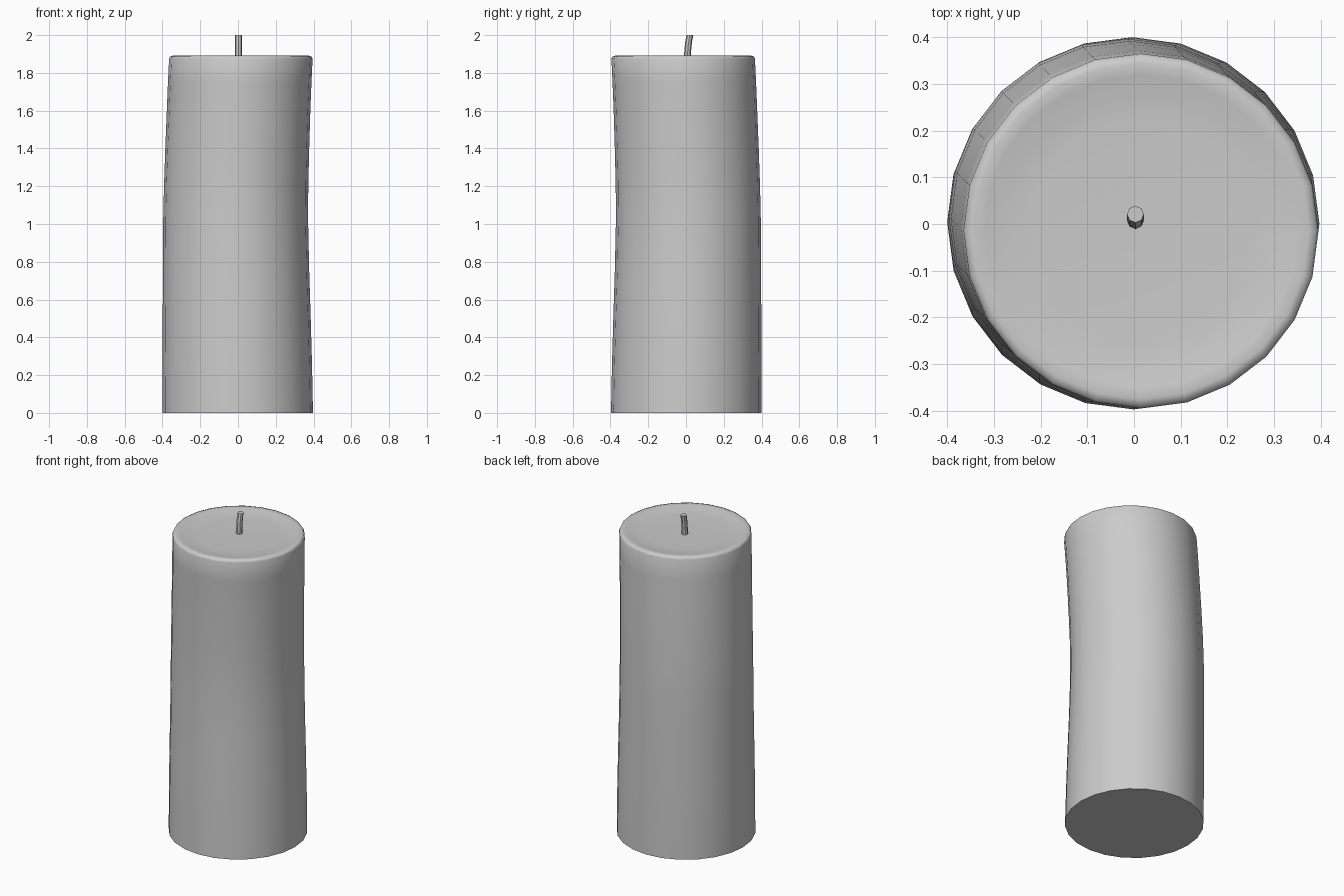
import bpy, bmesh, math
from mathutils import Vector

if "Cube" in bpy.data.objects:
    bpy.data.objects.remove(bpy.data.objects["Cube"])


def loft(name, rings, sides, angle):
    """Stack of circles (cx, cy, z, radius), capped at both ends."""
    bm = bmesh.new()
    loops = []
    for cx, cy, z, r in rings:
        loops.append([bm.verts.new((cx + r * math.cos(2 * math.pi * i / sides),
                                    cy + r * math.sin(2 * math.pi * i / sides), z))
                      for i in range(sides)])
    for a, b in zip(loops, loops[1:]):
        for i in range(sides):
            j = (i + 1) % sides
            bm.faces.new((a[i], a[j], b[j], b[i]))
    bm.faces.new(loops[0][::-1])
    bm.faces.new(loops[-1])
    mesh = bpy.data.meshes.new(name)
    bm.to_mesh(mesh)
    bm.free()
    obj = bpy.data.objects.new(name, mesh)
    bpy.context.collection.objects.link(obj)
    bpy.ops.object.select_all(action='DESELECT')
    obj.select_set(True)
    bpy.context.view_layer.objects.active = obj
    bpy.ops.object.shade_smooth_by_angle(angle=math.radians(angle))
    return obj


# Wax body: (height, sideways bend, radius), bending along the x = -y diagonal
body = [(0, -0.001, 0.398), (0.25, -0.004, 0.396), (0.5, -0.007, 0.392),
        (0.75, -0.010, 0.387), (1.0, -0.0125, 0.384), (1.2, -0.010, 0.382),
        (1.4, -0.004, 0.381), (1.6, 0.003, 0.380), (1.75, 0.009, 0.380),
        (1.875, 0.015, 0.380)]
# Rounded rim and shallow dished top
rim = [(1.886, 0.015, 0.375), (1.891, 0.015, 0.36), (1.887, 0.015, 0.335),
       (1.879, 0.015, 0.29), (1.876, 0.015, 0.24), (1.875, 0.015, 0.05)]
loft("candle_wax", [(s, -s, z, r) for z, s, r in body + rim], 24, 50)

# Wick: thin, curving slightly backwards
wick = [(1.85, 0.007), (1.90, 0.008), (1.94, 0.011), (1.97, 0.015), (2.0, 0.021)]
loft("wick", [(0.003, y, z, 0.018) for z, y in wick], 8, 40)
